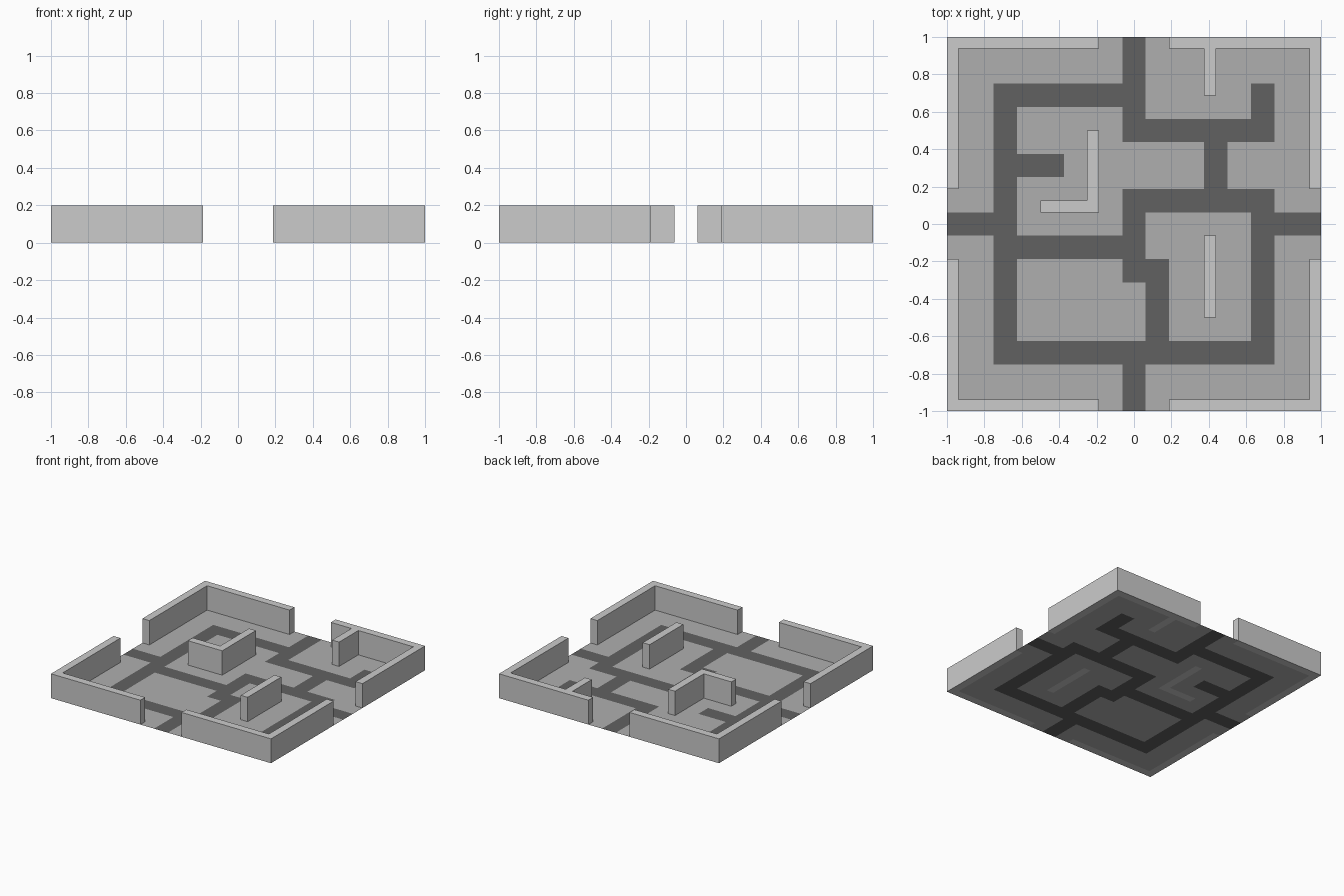
import bpy, bmesh, math

if "Cube" in bpy.data.objects:
    bpy.data.objects.remove(bpy.data.objects["Cube"])

# The layout sits on a 32 x 32 grid; rectangles are (x0, y0, x1, y1) in grid cells
U = 1 / 16
N = 16
WALL_H = 0.2

PATHS = [
    (-1, 7, 1, 16), (-12, 10, -1, 12), (-12, -12, -10, 12), (-10, 4, -6, 6),
    (-16, -1, -12, 1), (-10, -3, -1, -1), (-1, -5, 1, 3), (1, -10, 3, -3),
    (1, 1, 12, 3), (10, -12, 12, 3), (12, -1, 16, 1), (-12, -12, 12, -10),
    (-1, -16, 1, -12), (-1, 7, 12, 9), (10, 7, 12, 12), (6, 3, 8, 7),
]

# Four L-shaped outer corners, mirrored in x and y
OUTER = []
for sx in (-1, 1):
    for sy in (-1, 1):
        for w, h in ((13, 1), (1, 13)):
            xs = sorted((sx * 16, sx * (16 - w)))
            ys = sorted((sy * 16, sy * (16 - h)))
            OUTER.append((xs[0], ys[0], xs[1], ys[1]))
OUTER.append((6, 11, 7, 16))                      # stub on the back wall
L_WALL = [(-4, 1, -3, 8), (-8, 1, -3, 2)]
SHORT_WALL = [(6, -8, 7, -1)]


def cells(rects):
    return {(x, y) for x0, y0, x1, y1 in rects
            for x in range(x0, x1) for y in range(y0, y1)}


def material(name, value):
    mat = bpy.data.materials.new(name)
    mat.diffuse_color = (value, value, value, 1)
    mat.use_nodes = True
    mat.node_tree.nodes["Principled BSDF"].inputs["Base Color"].default_value = mat.diffuse_color
    return mat


def build(name, mask, height=0, mat=None):
    """Merge grid cells into flat faces, then raise them if they are walls."""
    bm = bmesh.new()
    verts = {}

    def vert(x, y):
        if (x, y) not in verts:
            verts[x, y] = bm.verts.new((x * U, y * U, 0))
        return verts[x, y]

    for x, y in sorted(mask):
        bm.faces.new([vert(x, y), vert(x + 1, y),
                      vert(x + 1, y + 1), vert(x, y + 1)])
    bmesh.ops.dissolve_limit(bm, angle_limit=math.radians(1),
                             verts=bm.verts[:], edges=bm.edges[:])
    if height:
        geom = bmesh.ops.extrude_face_region(bm, geom=bm.faces[:],
                                             use_keep_orig=True)["geom"]
        top = [g for g in geom if isinstance(g, bmesh.types.BMVert)]
        bmesh.ops.translate(bm, verts=top, vec=(0, 0, height))
        bmesh.ops.recalc_face_normals(bm, faces=bm.faces[:])
    mesh = bpy.data.meshes.new(name)
    bm.to_mesh(mesh)
    bm.free()
    if mat:
        mesh.materials.append(mat)
    obj = bpy.data.objects.new(name, mesh)
    bpy.context.collection.objects.link(obj)
    return obj


path = cells(PATHS)
walls = cells(OUTER + L_WALL + SHORT_WALL)
whole = cells([(-N, -N, N, N)])

# Flat floor, open beneath the walls, with the dark walkways set into it
build("floor", whole - path - walls, mat=material("floor_grey", 0.43))
build("walkway", path, mat=material("walkway_dark", 0.12))

# Walls
build("outer_walls", cells(OUTER), WALL_H)
build("corner_wall", cells(L_WALL), WALL_H)
build("short_wall", cells(SHORT_WALL), WALL_H)
